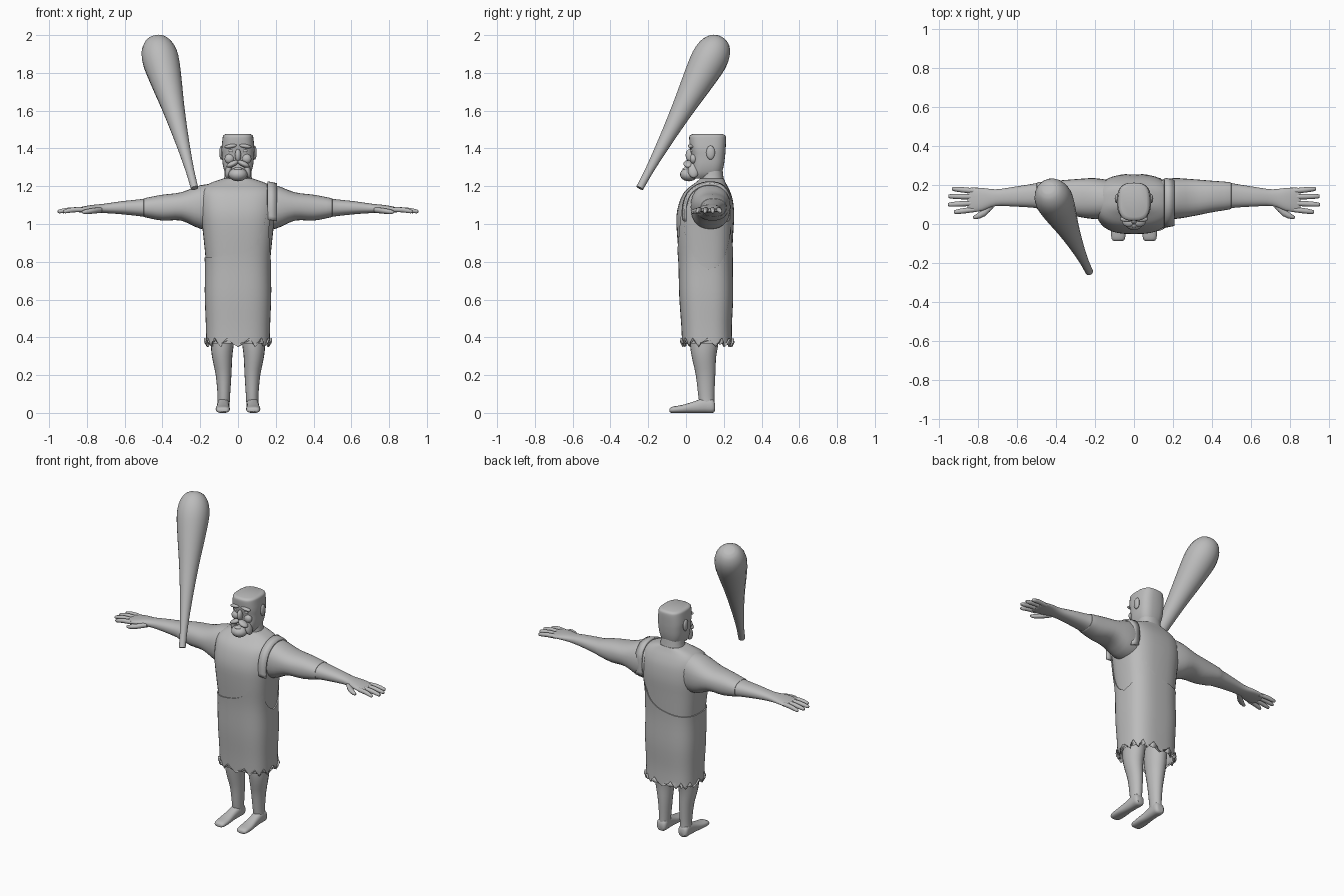
import bpy, bmesh, math
from mathutils import Vector

cube = bpy.data.objects.get("Cube")
if cube:
    bpy.data.objects.remove(cube, do_unlink=True)

grey = bpy.data.materials.new("plain_grey")
grey.use_nodes = True
grey.diffuse_color = (0.5, 0.5, 0.5, 1)
grey.node_tree.nodes["Principled BSDF"].inputs["Base Color"].default_value = (0.5, 0.5, 0.5, 1)
parts = []


def finish(name, bm, mirror=False):
    bmesh.ops.recalc_face_normals(bm, faces=bm.faces)
    me = bpy.data.meshes.new(name)
    bm.to_mesh(me)
    bm.free()
    me.materials.append(grey)
    ob = bpy.data.objects.new(name, me)
    bpy.context.collection.objects.link(ob)
    parts.append(ob)
    if mirror:
        ob.modifiers.new("mirror", 'MIRROR').use_mirror_merge = False
    return ob


def smooth_path(rows, steps):
    """Catmull-Rom interpolation of equal-length tuples."""
    out = []
    for i in range(len(rows) - 1):
        p0, p1 = rows[max(i - 1, 0)], rows[i]
        p2, p3 = rows[i + 1], rows[min(i + 2, len(rows) - 1)]
        for s in range(steps):
            t = s / steps
            out.append([b + 0.5 * t * (c - a + t * (2 * a - 5 * b + 4 * c - d + t * (3 * (b - c) + d - a)))
                        for a, b, c, d in zip(p0, p1, p2, p3)])
    return out + [list(rows[-1])]


def loft(name, axis, rows, power=2.3, n=28, steps=3, mirror=False, caps=True, hem=0):
    """Skin super-elliptic rings; each row is position, u min, u max, v min, v max."""
    bm = bmesh.new()
    rings = []
    for k, (t, u0, u1, v0, v1) in enumerate(smooth_path(rows, steps)):
        ring = []
        for i in range(n):
            a = math.tau * i / n
            c, s = math.cos(a), math.sin(a)
            u = (u0 + u1) / 2 + (u1 - u0) / 2 * math.copysign(abs(c) ** (2 / power), c)
            v = (v0 + v1) / 2 + (v1 - v0) / 2 * math.copysign(abs(s) ** (2 / power), s)
            w = t + (hem * abs(i % 4 - 2) / 2 if k == 0 else 0)
            co = {'x': (w, u, v), 'y': (u, w, v), 'z': (u, v, w)}[axis]
            ring.append(bm.verts.new(co))
        rings.append(ring)
    for r, q in zip(rings, rings[1:]):
        for i in range(n):
            j = (i + 1) % n
            bm.faces.new((r[i], r[j], q[j], q[i]))
    if caps:
        bm.faces.new(rings[0])
        bm.faces.new(rings[-1])
    return finish(name, bm, mirror)


def blob(name, centre, radii, mirror=False, tilt=0):
    bm = bmesh.new()
    bmesh.ops.create_uvsphere(bm, u_segments=16, v_segments=10, radius=1)
    for v in bm.verts:
        x, y, z = (a * b for a, b in zip(v.co, radii))
        v.co = Vector((x * math.cos(tilt) + z * math.sin(tilt), y,
                       z * math.cos(tilt) - x * math.sin(tilt))) + Vector(centre)
    return finish(name, bm, mirror)


def cutter(name, outline, place, depth):
    """Prism from a flat outline, kept out of the render."""
    bm = bmesh.new()
    a, b = ([bm.verts.new(place(p, q, d)) for p, q in outline] for d in depth)
    bm.faces.new(a)
    bm.faces.new(b)
    for i in range(len(a)):
        j = (i + 1) % len(a)
        bm.faces.new((a[i], a[j], b[j], b[i]))
    ob = finish(name, bm)
    parts.remove(ob)
    ob.hide_render = True
    ob.hide_viewport = True
    return ob


# Torso and the garment over it
trunk = [(0.80, -.17, .17, -.035, .242), (0.95, -.185, .185, -.048, .25), (1.05, -.196, .196, -.05, .255),
         (1.13, -.198, .198, -.03, .247), (1.18, -.19, .19, .0, .23), (1.215, -.15, .15, .045, .212)]
loft("torso", 'z', [(0.7, -.165, .165, -.03, .235)] + trunk + [(1.24, -.08, .08, .075, .2)], 2.8, 40)
grow = 0.006
garment = [(.35, -.168, .168, -.02, .245), (.46, -.17, .17, -.025, .243), (.62, -.176, .176, -.036, .25)]
garment += [(z, a - grow, b + grow, c - grow, d + grow) for z, a, b, c, d in trunk]
tunic = loft("tunic", 'z', garment, 2.8, 56, 4, caps=False, hem=0.045)
shell = tunic.modifiers.new("cloth", 'SOLIDIFY')
shell.thickness = 0.012
chest = [(-.5, .82), (-.18, .822), (-.05, .835), (.04, .86), (.1, .91), (.135, .99), (.152, 1.08),
         (.16, 1.4), (-.5, 1.4)]
armhole = [(.12, .76), (.18, .79), (.22, .88), (.235, 1.0), (.22, 1.12), (.17, 1.2), (.1, 1.2),
           (.02, 1.13), (-.01, 1.0), (.01, .9), (.06, .8)]
for hole in (cutter("chest_cutter", smooth_path(chest, 3), lambda p, q, d: (p, d, q), (-1, 1)),
             cutter("armhole_cutter", smooth_path(armhole + armhole[:1], 3)[:-1],
                    lambda p, q, d: (d, p, q), (.12, 1))):
    cut = tunic.modifiers.new("opening", 'BOOLEAN')
    cut.operation, cut.solver, cut.object = 'DIFFERENCE', 'EXACT', hole

# Strap over the left shoulder
bm = bmesh.new()
previous = None
for y, z in smooth_path([(-.01, 1.02), (-.008, 1.1), (.015, 1.165), (.065, 1.208), (.125, 1.222),
                         (.185, 1.208), (.222, 1.16), (.228, 1.1), (.225, 1.02)], 3):
    pair = [bm.verts.new((.157, y + (y - .11) * .08, z + .004)), bm.verts.new((.207, y, z - .006))]
    if previous:
        bm.faces.new((previous[0], previous[1], pair[1], pair[0]))
    previous = pair
strap = finish("shoulder_strap", bm)
strap.modifiers.new("cloth", 'SOLIDIFY').thickness = 0.012

# Arms with palms, fingers and thumbs
loft("arm", 'x', [(.1, .03, .22, .97, 1.215), (.2, .025, .235, .975, 1.205), (.3, .04, .23, 1.018, 1.168),
                  (.4, .06, .222, 1.018, 1.155), (.49, .075, .215, 1.035, 1.138),
                  (.51, .083, .208, 1.04, 1.132), (.62, .09, .19, 1.052, 1.12),
                  (.71, .092, .178, 1.058, 1.107), (.78, .068, .185, 1.062, 1.1),
                  (.84, .06, .186, 1.062, 1.088), (.855, .07, .178, 1.067, 1.083)], mirror=True)
for name, y0, y1, tip in (("index", .074, .062, .925), ("middle", .107, .1, .955),
                          ("ring", .14, .142, .953), ("little", .17, .18, .935)):
    loft(name + "_finger", 'x', [(x, y - r, y + r, z - r, z + r) for x, y, z, r in
                                 ((.82, y0, 1.076, .013), ((.82 + tip) / 2, (y0 + y1) / 2, 1.075, .014),
                                  (tip - .01, y1, 1.067, .011), (tip, y1, 1.066, .005))], 2, 10, 2, True)
loft("thumb", 'x', [(.72, .085, .13, 1.06, 1.09), (.765, .04, .085, 1.055, 1.085),
                    (.81, .025, .05, 1.052, 1.076), (.826, .03, .04, 1.058, 1.068)], 2, 12, 2, True)

# Legs and feet
loft("leg", 'z', [(.03, .045, .11, .075, .15), (.09, .042, .108, .065, .15), (.2, .035, .118, .052, .155),
                  (.3, .03, .138, .03, .16), (.4, .02, .145, .02, .175), (.72, .005, .15, .02, .2)],
     2, 20, mirror=True)
loft("foot", 'y', [(-.088, .06, .1, .006, .02), (-.075, .046, .115, .0, .032), (-.02, .043, .118, .0, .042),
                   (.04, .047, .112, .0, .06), (.1, .045, .11, .0, .08), (.14, .045, .11, .0, .075),
                   (.153, .058, .1, .01, .05)], 2.5, 20, mirror=True)

# Neck and flat-topped head
loft("neck", 'z', [(1.18, -.1, .1, .06, .21), (1.23, -.075, .075, .075, .2), (1.32, -.068, .068, .08, .19)])
loft("head", 'z', [(1.24, -.045, .045, .03, .15), (1.265, -.066, .066, .028, .185), (1.31, -.08, .08, .03, .2),
                   (1.36, -.085, .085, .03, .207), (1.4, -.087, .087, .022, .21), (1.45, -.082, .082, .017, .212),
                   (1.468, -.078, .078, .02, .208), (1.476, -.066, .066, .035, .195)], 2.9, 32)

# Face
blob("ear", (.088, .13, 1.378), (.011, .023, .037), True)
blob("brow", (.038, .026, 1.412), (.034, .016, .011), True, 0.15)
blob("eye", (.036, .034, 1.388), (.016, .01, .009), True)
blob("nose", (0, .02, 1.363), (.016, .022, .034))
blob("cheek", (.045, .04, 1.345), (.026, .02, .026), True)
blob("moustache", (.029, .012, 1.318), (.034, .026, .015), True, 0.45)
blob("lower_lip", (0, .002, 1.29), (.024, .02, .01))
blob("beard", (0, .015, 1.262), (.05, .047, .036))
blob("beard_side", (.05, .04, 1.285), (.017, .03, .042), True, -0.25)

# Floating club, narrow at the grip
foot, head = Vector((-.23, -.245, 1.19)), Vector((-.44, .185, 1.985))
length = (head - foot).length
club = loft("club", 'z', [(t * length, -r, r, -r, r) for t, r in
                          ((0, .02), (.12, .023), (.3, .036), (.52, .058), (.72, .084), (.85, .097),
                           (.93, .087), (.98, .06), (1.0, .03))], 2, 20)
club.location = foot
club.rotation_mode = 'QUATERNION'
club.rotation_quaternion = (head - foot).to_track_quat('Z', 'Y')

# Smooth shading with crisp edges
bpy.ops.object.select_all(action='DESELECT')
for ob in parts:
    ob.select_set(True)
bpy.context.view_layer.objects.active = tunic
bpy.ops.object.shade_smooth_by_angle(angle=math.radians(40))
